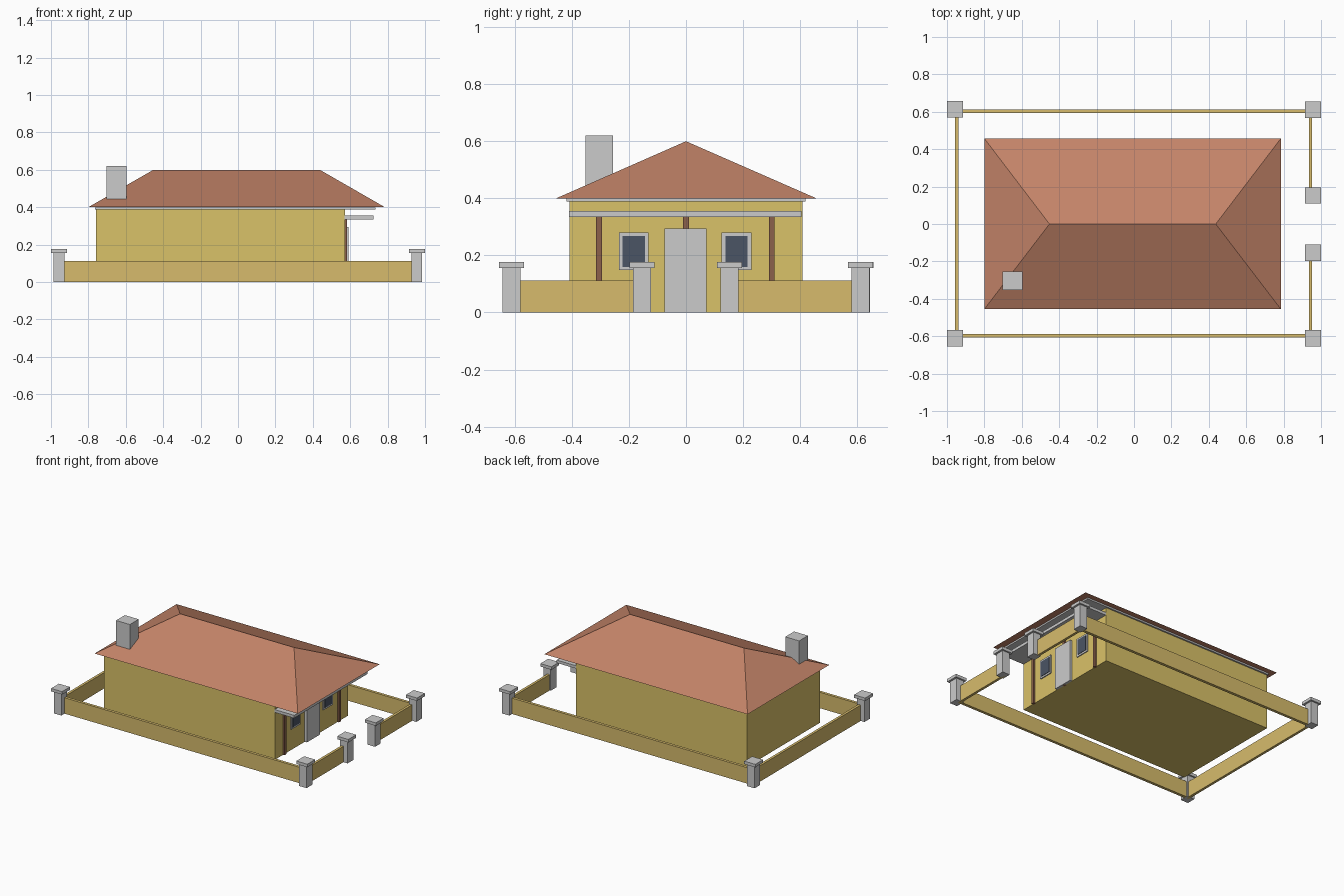
import bpy, bmesh

if "Cube" in bpy.data.objects:
    bpy.data.objects.remove(bpy.data.objects["Cube"])


def material(name, rgb):
    m = bpy.data.materials.new(name)
    m.diffuse_color = (*rgb, 1)
    m.use_nodes = True
    m.node_tree.nodes["Principled BSDF"].inputs["Base Color"].default_value = m.diffuse_color
    return m


YELLOW = material("yellow_plaster", (0.70, 0.54, 0.14))
SAND = material("sand_plaster", (0.68, 0.50, 0.15))
TILE = material("roof_tile", (0.55, 0.23, 0.14))
WOOD = material("brown_wood", (0.26, 0.12, 0.07))
GLASS = material("dark_glass", (0.07, 0.09, 0.13))


def finish(name, bm, mat=None):
    bmesh.ops.recalc_face_normals(bm, faces=bm.faces)
    me = bpy.data.meshes.new(name)
    bm.to_mesh(me)
    bm.free()
    ob = bpy.data.objects.new(name, me)
    bpy.context.collection.objects.link(ob)
    if mat:
        me.materials.append(mat)
    return ob


def box(name, x, y, z, mat=None):
    """Box from (min, max) ranges on each axis."""
    bm = bmesh.new()
    bmesh.ops.create_cube(bm, size=1)
    for v in bm.verts:
        v.co = [r[0] if c < 0 else r[1] for c, r in zip(v.co, (x, y, z))]
    return finish(name, bm, mat)


def around(c, w):
    return (c - w / 2, c + w / 2)


# House body and slab under the roof
box("house_body", (-0.76, 0.573), (-0.408, 0.408), (0, 0.39), YELLOW)
box("soffit_slab", (-0.765, 0.735), (-0.419, 0.419), (0.388, 0.399))

# Hip roof
bm = bmesh.new()
eave = [bm.verts.new(p) for p in ((-0.80, -0.455, 0.4), (0.785, -0.455, 0.4),
                                  (0.785, 0.457, 0.4), (-0.80, 0.457, 0.4))]
left, right = bm.verts.new((-0.452, 0, 0.6)), bm.verts.new((0.437, 0, 0.6))
a, b, c, d = eave
for f in ((a, b, right, left), (b, c, right), (c, d, left, right), (d, a, left), (d, c, b, a)):
    bm.faces.new(f)
finish("hip_roof", bm, TILE)

# Chimney
box("chimney", around(-0.65, 0.108), around(-0.304, 0.098), (0.402, 0.62))

# Porch slab, columns and door on the right-hand face
box("porch_slab", (0.57, 0.725), (-0.41, 0.405), (0.335, 0.355))
for i, y in enumerate((-0.305, 0, 0.301)):
    box(f"column_{i}", (0.565, 0.584), around(y, 0.02), (0, 0.335), WOOD)
box("door", (0.565, 0.59), (-0.075, 0.071), (0, 0.295))

# Windows
for i, y in enumerate((-0.183, 0.177)):
    box(f"window_frame_{i}", (0.565, 0.580), around(y, 0.104), (0.148, 0.28))
    box(f"window_glass_{i}", (0.565, 0.583), around(y, 0.078), (0.16, 0.268), GLASS)

# Fence posts with caps
posts = [(-0.957, -0.611), (-0.957, 0.613), (0.956, -0.611), (0.956, 0.611),
         (0.956, -0.154), (0.956, 0.152)]
for i, (x, y) in enumerate(posts):
    box(f"fence_post_{i}", around(x, 0.058), around(y, 0.063), (0, 0.156))
    box(f"post_cap_{i}", around(x, 0.086), around(y, 0.087), (0.156, 0.177))

# Low fence walls
H = (0, 0.112)
box("fence_front", (-0.95, 0.95), around(-0.597, 0.02), H, SAND)
box("fence_back", (-0.95, 0.95), around(0.603, 0.02), H, SAND)
box("fence_left", around(-0.948, 0.018), (-0.6, 0.6), H, SAND)
box("fence_gate_near", around(0.944, 0.018), (-0.6, -0.154), H, SAND)
box("fence_gate_far", around(0.944, 0.018), (0.152, 0.6), H, SAND)
